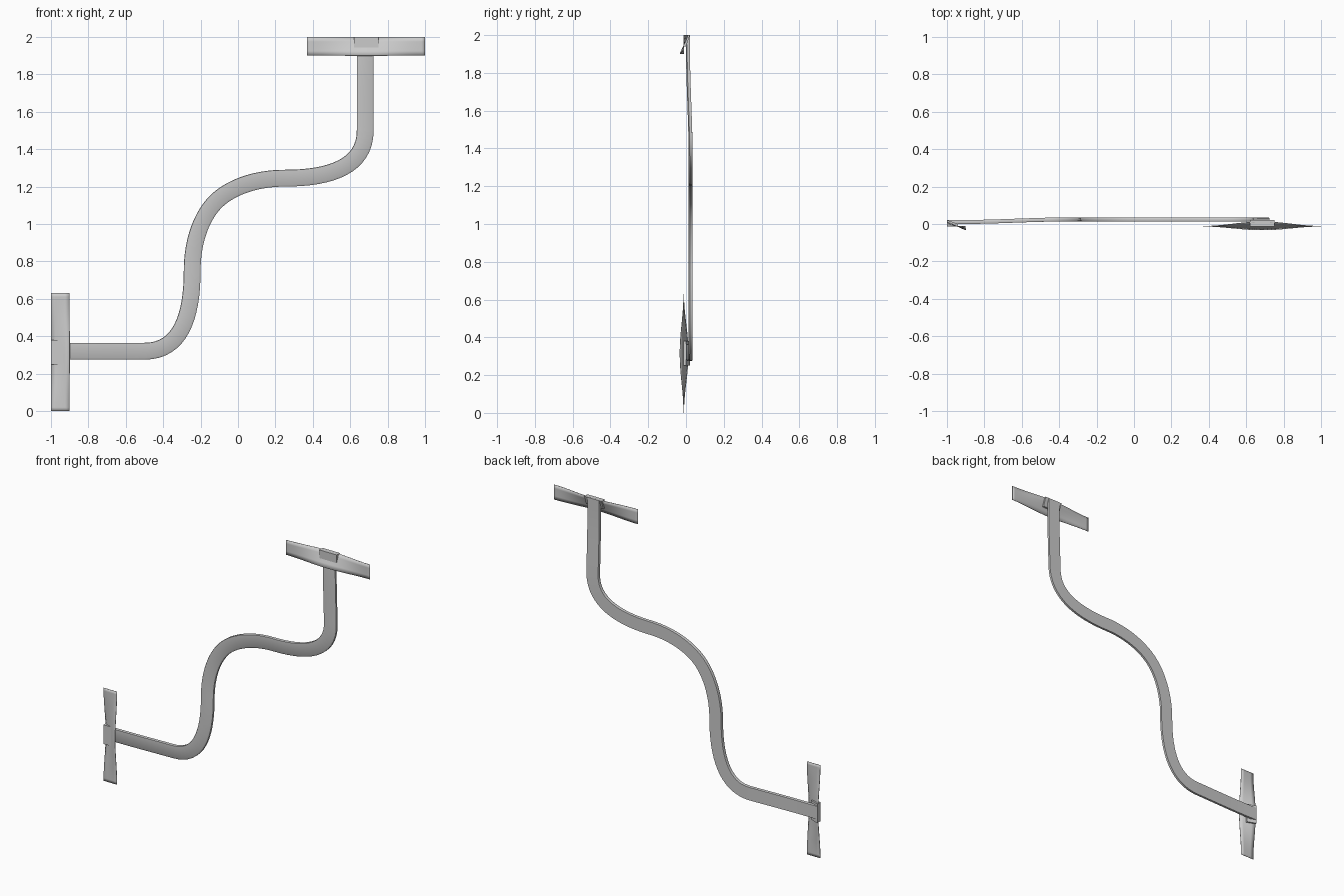
import bpy, bmesh, math
from mathutils import Vector
from mathutils.geometry import interpolate_bezier

if "Cube" in bpy.data.objects:
    bpy.data.objects.remove(bpy.data.objects["Cube"])


def flip(p):
    # the model is symmetric about the diagonal plane x + z = 1
    return Vector((1 - p[2], p[1], 1 - p[0]))


def make(name, verts, faces):
    bm = bmesh.new()
    vs = [bm.verts.new(v) for v in verts]
    for f in faces:
        bm.faces.new([vs[i] for i in f])
    bmesh.ops.recalc_face_normals(bm, faces=bm.faces)
    me = bpy.data.meshes.new(name)
    bm.to_mesh(me)
    bm.free()
    ob = bpy.data.objects.new(name, me)
    bpy.context.collection.objects.link(ob)
    bpy.context.view_layer.objects.active = ob
    bpy.ops.object.select_all(action='DESELECT')
    ob.select_set(True)
    bpy.ops.object.shade_smooth_by_angle(angle=math.radians(35))
    return ob


def smooth(t):
    t = min(max(t, 0), 1)
    return t * t * (3 - 2 * t)


# S-shaped flat bar: upper half of the centre line, then its reflection
def bez(*pts):
    return interpolate_bezier(*[Vector((x, 0, z)) for x, z in pts], 17)


half = [Vector((0.68, 0, 2 - 0.5 * i / 12)) for i in range(12)]
half += bez((0.68, 1.5), (0.68, 1.31), (0.5, 1.245), (0.25, 1.245))[:-1]
half += bez((0.25, 1.245), (0.08, 1.245), (-0.05, 1.188), (-0.119, 1.119))
for p in half:
    p.y = 0.0 + 0.014 * smooth((1.93 - p.z) / 0.58)
path = half + [flip(p) for p in reversed(half[:-1])]

# section: (sideways, depth), with a sloped front edge on the lower right side
section = [(-0.043, 0.0), (0.036, 0.0), (0.045, 0.006), (0.045, 0.021),
           (-0.043, 0.021), (-0.045, 0.018), (-0.045, 0.003)]
n = len(section)
verts, faces = [], []
for i, p in enumerate(path):
    d = path[min(i + 1, len(path) - 1)] - path[max(i - 1, 0)]
    side = Vector((-d.z, 0, d.x)).normalized()
    if side.x - side.z < 0:
        side = -side
    verts += [p + side * s + Vector((0, y, 0)) for s, y in section]
for i in range(len(path) - 1):
    for j in range(n):
        a, b = i * n + j, i * n + (j + 1) % n
        faces.append((a, b, b + n, a + n))
faces += [tuple(range(n)), tuple(range(len(verts) - n, len(verts)))]
make("curved_bar", verts, faces)

# twisted end plates: outer edge bows back, inner edge bows forward
rows, cols = 32, 5
sheet = []
for i in range(rows + 1):
    u = 2 * i / rows - 1
    bow = 0.5 + 0.5 * math.cos(math.pi * u)
    for j in range(cols):
        v = j / (cols - 1)
        y = -0.012 + bow * (0.024 * (1 - v) - 0.02 * v)
        sheet.append(Vector((0.685 + 0.315 * u, y, 2 - 0.1 * v)))
quads = [(i * cols + j, i * cols + j + 1, (i + 1) * cols + j + 1, (i + 1) * cols + j)
         for i in range(rows) for j in range(cols - 1)]

# wedge sockets joining the bar to each plate
x0, x1 = 0.62, 0.75
wedge = [Vector((x, y, z)) for x in (x0, x1)
         for y, z in ((-0.014, 2), (0.021, 2), (0.0, 1.94), (-0.014, 1.94))]
wedge_faces = [(0, 1, 2, 3), (4, 5, 6, 7), (0, 1, 5, 4), (1, 2, 6, 5),
               (2, 3, 7, 6), (3, 0, 4, 7)]

for label, move in (("upper", lambda p: p), ("lower", flip)):
    plate = make(label + "_plate", [move(p) for p in sheet], quads)
    thick = plate.modifiers.new("thickness", 'SOLIDIFY')
    thick.thickness = 0.003
    thick.offset = 0
    make(label + "_socket", [move(p) for p in wedge], wedge_faces)
